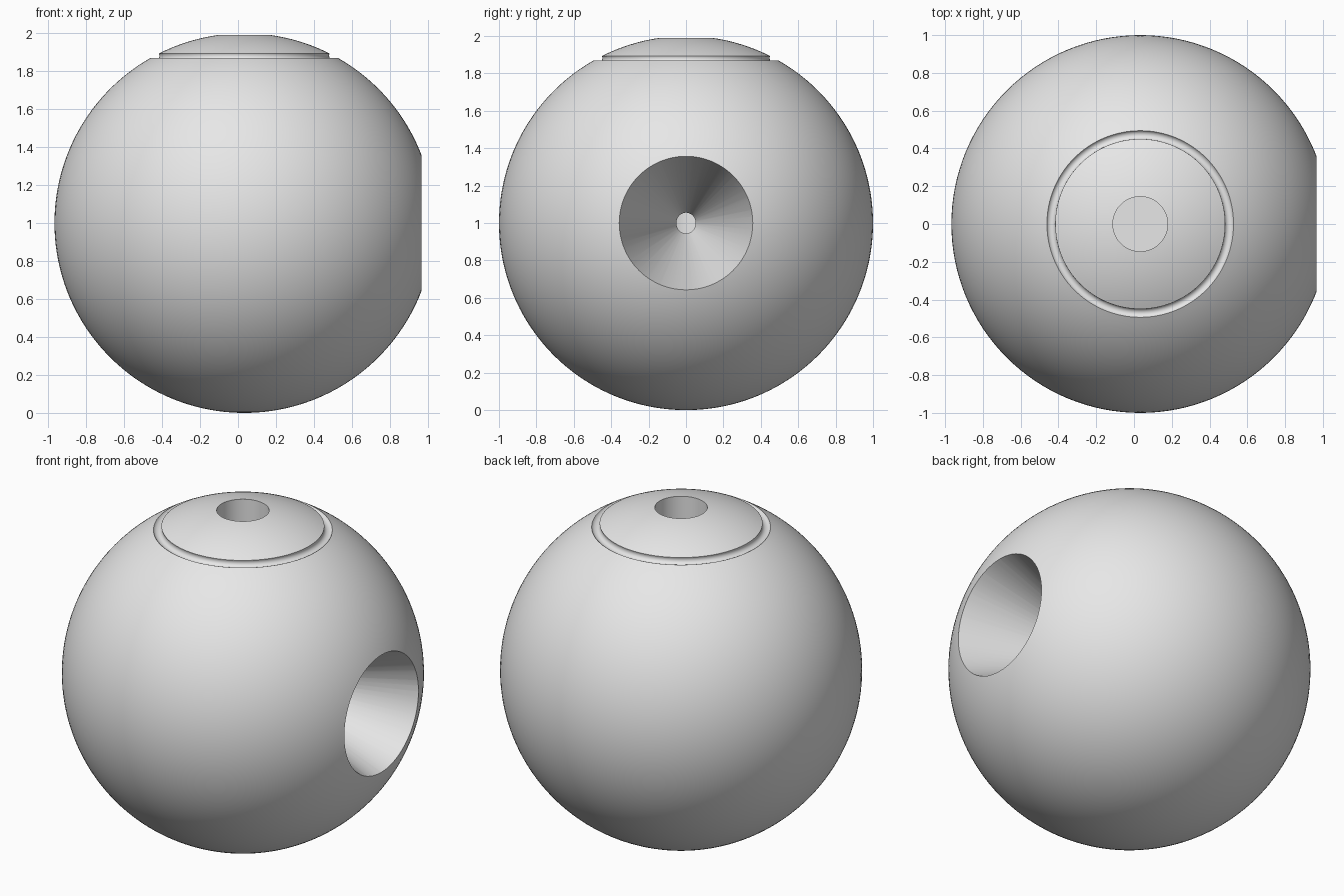
import bpy, bmesh, math
from mathutils import Matrix, Vector

default = bpy.data.objects.get("Cube")
if default:
    bpy.data.objects.remove(default, do_unlink=True)

CENTRE = Vector((0.033, 0, 1))
CUT_X = 0.967          # plane of the conical mouth
SHAFT_R = 0.145        # vertical bore
GROOVE_R, GROOVE_MINOR = 0.472, 0.025

grey = bpy.data.materials.new("light_grey")
grey.use_nodes = True
grey.diffuse_color = (0.8, 0.8, 0.8, 1)
grey.node_tree.nodes["Principled BSDF"].inputs["Base Color"].default_value = (0.8, 0.8, 0.8, 1)


def arc(a0, a1, n, radius=1.0, r0=0.0, z0=0.0):
    """Points (r, z) on an arc; angles measured from straight up."""
    return [(r0 + radius * math.sin(a0 + (a1 - a0) * i / n),
             z0 + radius * math.cos(a0 + (a1 - a0) * i / n)) for i in range(n + 1)]


def add_object(name, bm):
    bmesh.ops.recalc_face_normals(bm, faces=bm.faces)
    mesh = bpy.data.meshes.new(name)
    bm.to_mesh(mesh)
    bm.free()
    mesh.materials.append(grey)
    obj = bpy.data.objects.new(name, mesh)
    bpy.context.collection.objects.link(obj)
    return obj


def lathe(name, profile, steps):
    bm = bmesh.new()
    verts = [bm.verts.new((r, 0, z)) for r, z in profile]
    edges = [bm.edges.new(pair) for pair in zip(verts, verts[1:])]
    bmesh.ops.spin(bm, geom=verts + edges, cent=(0, 0, 0), axis=(0, 0, 1),
                   angle=math.tau, steps=steps, use_merge=False)
    bmesh.ops.remove_doubles(bm, verts=bm.verts, dist=0.0002)
    return add_object(name, bm)


# Ball profile: bore floor, bore wall, cap dome, round groove, main ball
inner, outer = math.asin(0.45), math.asin(0.494)
groove_z = math.sqrt(1 - GROOVE_R ** 2)
tilt = math.asin(GROOVE_R)
profile = [(0, -0.2), (SHAFT_R, -0.2)]
profile += arc(math.asin(SHAFT_R), inner, 12)
profile += arc(tilt - math.pi / 2, tilt - 1.5 * math.pi, 12,
               GROOVE_MINOR, GROOVE_R, groove_z)
profile += arc(outer, math.pi, 72)
ball = lathe("ball_body", profile, 128)
ball.location = CENTRE

# Conical mouth on the left side, narrowing to a point at the ball centre
depth = CUT_X - CENTRE.x
slope = math.sqrt(1 - depth ** 2) / depth
length = depth + 0.2
bm = bmesh.new()
bmesh.ops.create_cone(bm, cap_ends=True, segments=64, radius1=0,
                      radius2=slope * length, depth=length)
bmesh.ops.remove_doubles(bm, verts=bm.verts, dist=0.0001)
bmesh.ops.transform(bm, verts=bm.verts, matrix=Matrix.Translation(CENTRE)
                    @ Matrix.Rotation(math.pi / 2, 4, 'Y')
                    @ Matrix.Translation((0, 0, length / 2)))
cutter = add_object("mouth_cutter", bm)
cutter.hide_render = True

cut = ball.modifiers.new("conical_mouth", 'BOOLEAN')
cut.operation = 'DIFFERENCE'
cut.solver = 'EXACT'
cut.object = cutter

bpy.ops.object.select_all(action='DESELECT')
ball.select_set(True)
bpy.context.view_layer.objects.active = ball
bpy.ops.object.modifier_apply(modifier=cut.name)
bpy.data.objects.remove(cutter, do_unlink=True)
bpy.ops.object.shade_smooth_by_angle(angle=math.radians(30))
